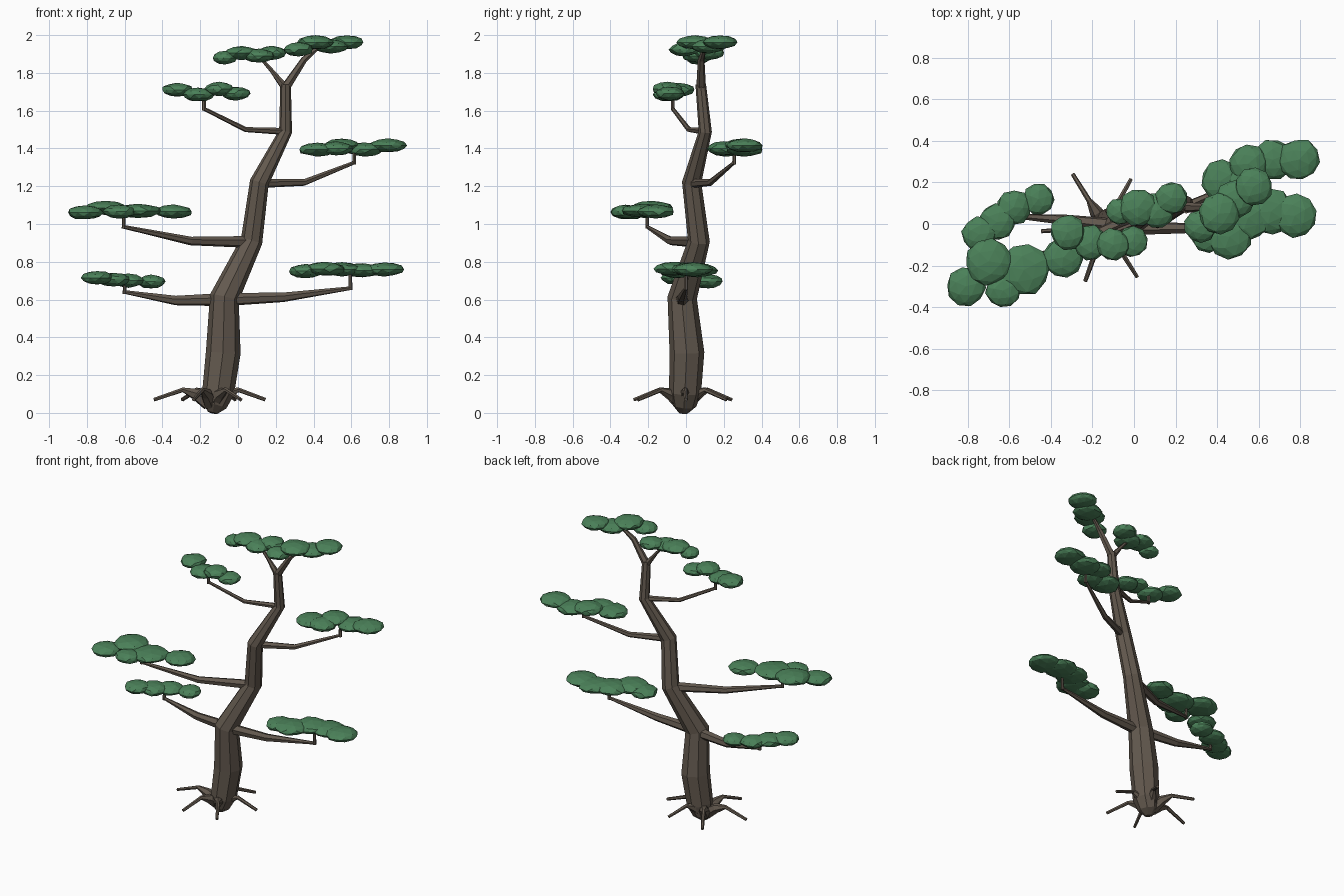
import bpy, bmesh, math, random
from mathutils import Vector, Matrix

if "Cube" in bpy.data.objects:
    bpy.data.objects.remove(bpy.data.objects["Cube"])

random.seed(4)


def material(name, color):
    m = bpy.data.materials.new(name)
    m.diffuse_color = (*color, 1)
    m.use_nodes = True
    m.node_tree.nodes["Principled BSDF"].inputs["Base Color"].default_value = m.diffuse_color
    return m


BARK = material("bark", (0.125, 0.10, 0.077))
LEAF = material("foliage", (0.07, 0.22, 0.10))


def finish(bm, name, mat):
    bmesh.ops.recalc_face_normals(bm, faces=bm.faces)
    me = bpy.data.meshes.new(name)
    bm.to_mesh(me)
    bm.free()
    me.materials.append(mat)
    ob = bpy.data.objects.new(name, me)
    bpy.context.collection.objects.link(ob)
    return ob


def tube(name, path, sides):
    """Faceted tapering limb through (x, y, z, radius) points."""
    bm = bmesh.new()
    pts = [Vector(p[:3]) for p in path]
    dirs = [(b - a).normalized() for a, b in zip(pts, pts[1:])]
    u = dirs[0].orthogonal()
    rings = []
    for i, p in enumerate(pts):
        t = (dirs[max(i - 1, 0)] + dirs[min(i, len(dirs) - 1)]).normalized()
        u = (u - t * u.dot(t)).normalized()
        v = t.cross(u)
        ring = []
        for k in range(sides):
            a = math.tau * k / sides
            ring.append(bm.verts.new(p + (u * math.cos(a) + v * math.sin(a)) * path[i][3]))
        rings.append(ring)
    for r0, r1 in zip(rings, rings[1:]):
        for k in range(sides):
            j = (k + 1) % sides
            bm.faces.new((r0[k], r0[j], r1[j], r1[k]))
    bm.faces.new(rings[0][::-1])
    bm.faces.new(rings[-1])
    return finish(bm, name, BARK)


def pad(name, blobs):
    """Cloud of flattened, slightly lumpy low-poly blobs (x, y, z, radius)."""
    bm = bmesh.new()
    for x, y, z, r in blobs:
        mat = (Matrix.Translation((x, y, z))
               @ Matrix.Diagonal((r, r, 0.037, 1))
               @ Matrix.Rotation(random.uniform(0, 6), 4, 'Z'))
        new = bmesh.ops.create_icosphere(bm, subdivisions=2, radius=1)["verts"]
        for v in new:
            v.co = mat @ (v.co * random.uniform(0.94, 1.05))
    return finish(bm, name, LEAF)


# Winding trunk, tapering to a rounded foot
tube("trunk", [(-.135, -.015, .0, .025), (-.125, -.01, .04, .065), (-.105, -.005, .11, .085),
               (-.078, .005, .32, .092), (-.072, -.02, .61, .078), (.072, .068, .91, .058),
               (.113, .03, 1.22, .051), (.252, .102, 1.49, .035), (.252, .078, 1.74, .028)], 8)

# Forked crown
tube("crown_fork_right", [(.25, .08, 1.72, .026), (.35, .08, 1.87, .018), (.43, .1, 1.94, .010)], 6)
tube("crown_fork_left", [(.25, .08, 1.72, .022), (.18, .08, 1.81, .012), (.11, .08, 1.89, .008)], 6)

# Surface roots
root_tips = [(.145, .0), (-.015, .215), (-.295, .24), (-.445, -.035), (-.235, -.275), (.015, -.255)]
base = Vector((-.14, -.01))
for i, tip in enumerate(root_tips):
    d = Vector(tip) - base
    at = [base + d * f for f in (.05, .28, .5, 1)]
    tube(f"root_{i + 1}", [(*p, z, r) for p, z, r in
                           zip(at, (.05, .10, .122, .07), (.04, .032, .013, .010))], 6)

# Branches: trunk point, bend, tip, height of the upright stem end, thickness
branches = [
    ("lower_left", (-.07, -.01, .60), (-.33, .02, .595), (-.60, .04, .64), .70, .036),
    ("lower_right", (-.07, -.02, .60), (.24, -.02, .612), (.595, .0, .66), .75, .036),
    ("middle_left", (.06, .06, .905), (-.25, -.08, .91), (-.605, -.205, .985), 1.06, .032),
    ("middle_right", (.12, .03, 1.215), (.35, .13, 1.22), (.615, .255, 1.325), 1.39, .025),
    ("upper_left", (.25, .10, 1.49), (.04, .015, 1.50), (-.18, -.07, 1.61), 1.69, .019),
]
for name, a, b, c, top, r in branches:
    tube("branch_" + name, [(*a, r), (*b, r * .72), (*c, .010)], 6)
    tube("stem_" + name, [(c[0], c[1], c[2] - .01, .011), (c[0], c[1], top, .009)], 6)

# Foliage pads
pad("foliage_lower_left", [(-.745, -.05, .715, .085), (-.66, .01, .705, .09),
                           (-.58, .08, .70, .085), (-.46, .12, .695, .075)])
pad("foliage_lower_right", [(.36, -.05, .75, .09), (.46, -.06, .762, .11), (.55, .03, .76, .11),
                            (.66, .06, .755, .11), (.775, .04, .76, .105)])
pad("foliage_middle_left", [(-.81, -.30, 1.06, .095), (-.70, -.18, 1.085, .115), (-.63, -.32, 1.065, .085),
                            (-.53, -.22, 1.07, .125), (-.34, -.16, 1.065, .10)])
pad("foliage_middle_right", [(.795, .31, 1.415, .10), (.67, .31, 1.395, .10), (.55, .29, 1.415, .095),
                             (.42, .21, 1.395, .10), (.52, .20, 1.40, .09)])
pad("foliage_upper_left", [(-.32, -.04, 1.71, .085), (-.21, -.09, 1.685, .085),
                           (-.10, -.10, 1.715, .08), (-.01, -.085, 1.69, .075)])
pad("foliage_crown_left", [(-.07, .06, 1.88, .065), (.02, .08, 1.905, .09),
                           (.11, .065, 1.89, .085), (.18, .125, 1.905, .08)])
pad("foliage_crown_right", [(.32, -.01, 1.925, .08), (.41, .05, 1.962, .10),
                            (.49, .12, 1.94, .095), (.575, .18, 1.962, .092)])
